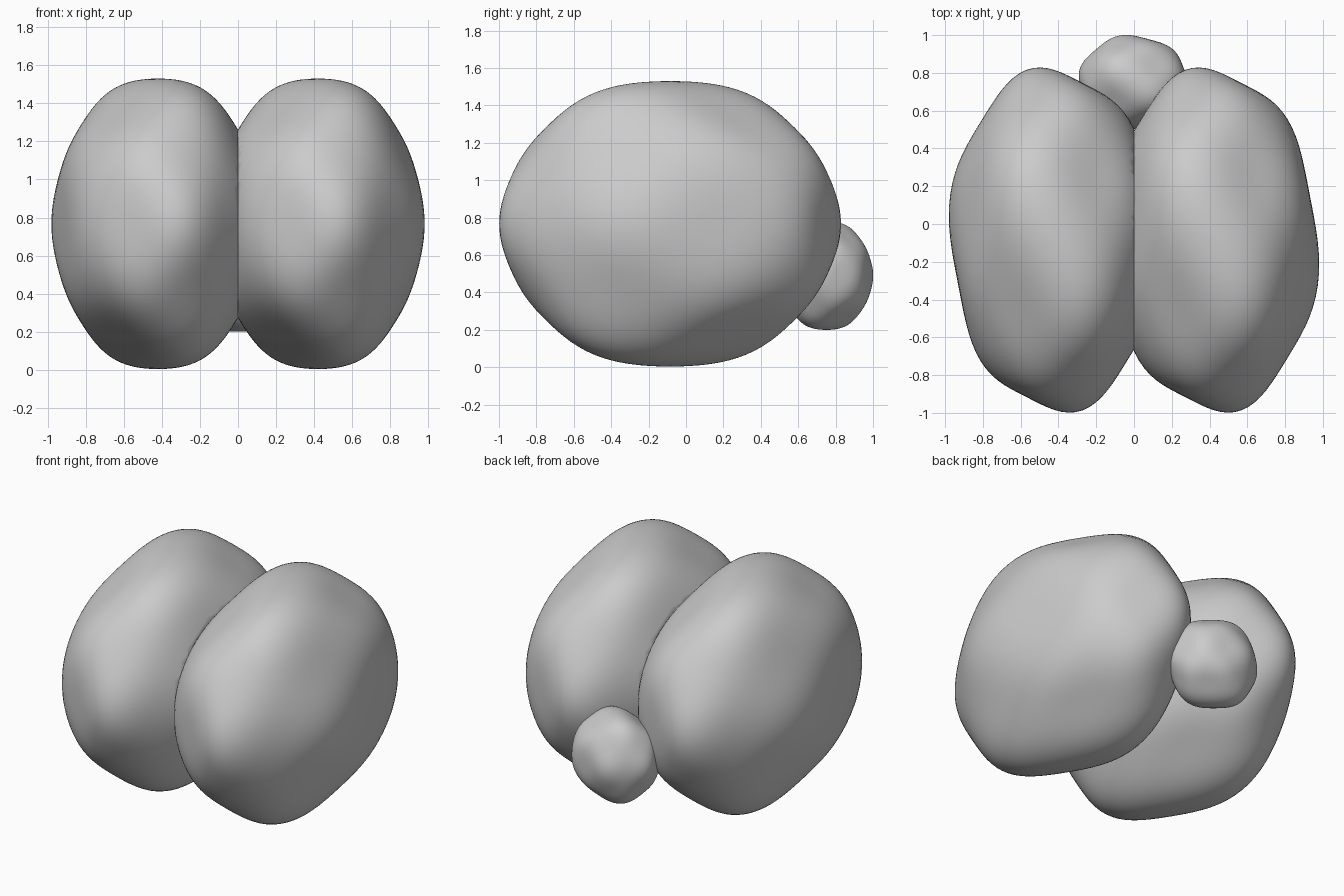
import bpy, bmesh
from math import sin, cos

if "Cube" in bpy.data.objects:
    bpy.data.objects.remove(bpy.data.objects["Cube"])


def rippled_ball(name, centre, radii, ripple=0.065, keep_side=0):
    """Smooth ellipsoid with soft swells; keep_side trims it at the x = 0 plane."""
    bm = bmesh.new()
    bmesh.ops.create_uvsphere(bm, u_segments=96, v_segments=64, radius=1)
    for v in bm.verts:
        x, y, z = v.co
        r = 1 + ripple * sin(4 * x) * sin(4 * y) * cos(4 * z)
        v.co = [c + s * r * k for c, s, k in zip(centre, radii, (x, y, z))]
    if keep_side:
        cut = bmesh.ops.bisect_plane(
            bm, geom=bm.verts[:] + bm.edges[:] + bm.faces[:], dist=1e-5,
            plane_co=(0, 0, 0), plane_no=(-keep_side, 0, 0), clear_outer=True)
        rim = [e for e in cut["geom_cut"] if isinstance(e, bmesh.types.BMEdge)]
        bmesh.ops.contextual_create(bm, geom=rim)
        bmesh.ops.recalc_face_normals(bm, faces=bm.faces[:])
    mesh = bpy.data.meshes.new(name)
    bm.to_mesh(mesh)
    bm.free()
    obj = bpy.data.objects.new(name, mesh)
    bpy.context.collection.objects.link(obj)
    bpy.ops.object.select_all(action='DESELECT')
    obj.select_set(True)
    bpy.context.view_layer.objects.active = obj
    bpy.ops.object.shade_smooth_by_angle(angle=0.6)
    return obj


# Two large lobes meeting at the middle plane
for name, side in (("left_lobe", -1), ("right_lobe", 1)):
    rippled_ball(name, (side * 0.42, -0.085, 0.767), (0.552, 0.90, 0.763), keep_side=side)

# Small rear lobe tucked below
rippled_ball("rear_lobe", (0, 0.75, 0.49), (0.288, 0.247, 0.29))
